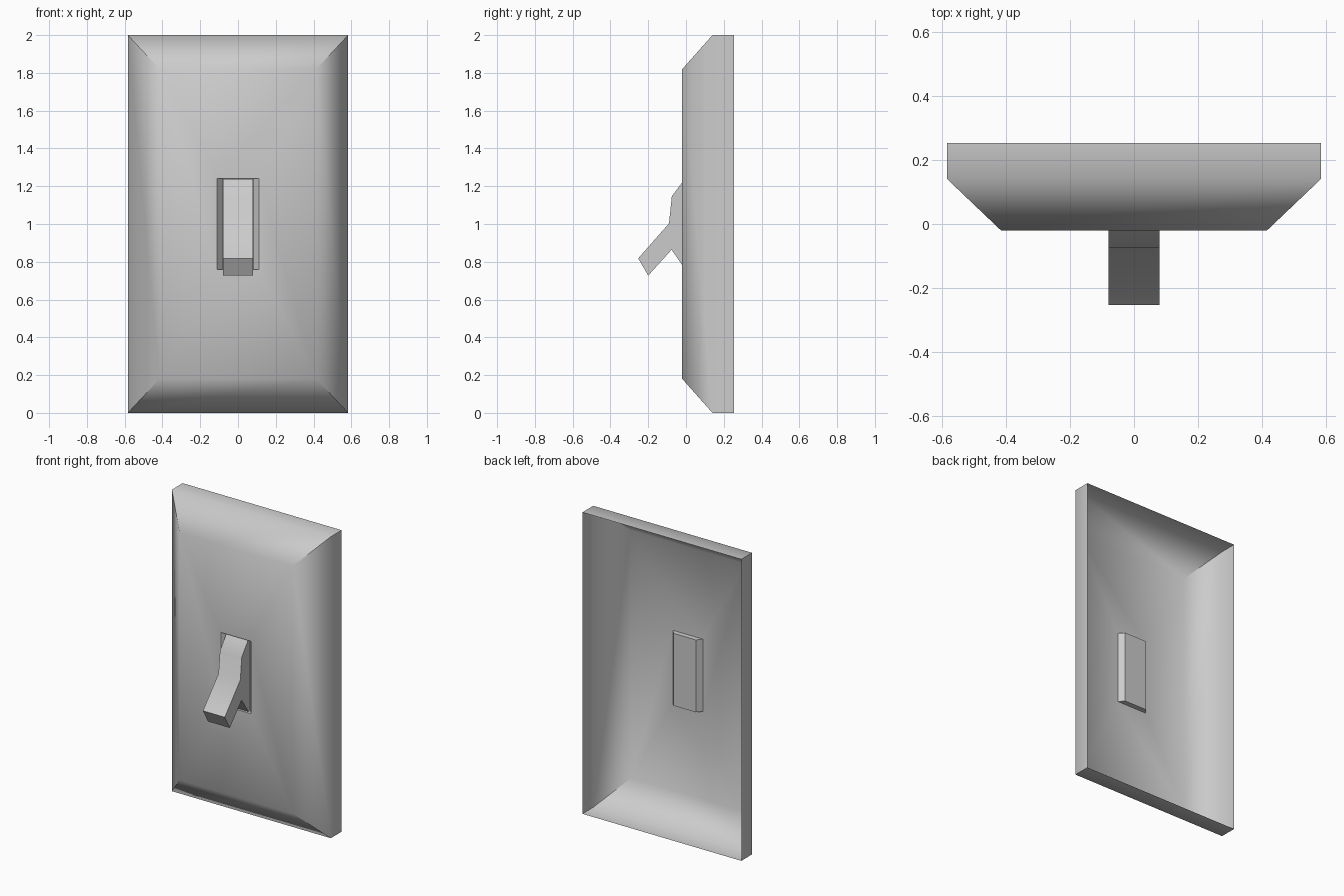
import bpy
import bmesh
import math

if "Cube" in bpy.data.objects:
    bpy.data.objects.remove(bpy.data.objects["Cube"])


def finish(name, bm, angle):
    mesh = bpy.data.meshes.new(name)
    bm.to_mesh(mesh)
    bm.free()
    obj = bpy.data.objects.new(name, mesh)
    bpy.context.collection.objects.link(obj)
    bpy.ops.object.select_all(action='DESELECT')
    obj.select_set(True)
    bpy.context.view_layer.objects.active = obj
    bpy.ops.object.shade_smooth_by_angle(angle=math.radians(angle))
    return obj


def rect_shell(name, rings, cap=False, angle=52):
    """Bridge rectangles (half width, half height, y) centred on z = 1, outer to inner."""
    bm = bmesh.new()
    loops = []
    for hx, hz, y in rings:
        corners = [(-hx, -hz), (hx, -hz), (hx, hz), (-hx, hz)]
        loops.append([bm.verts.new((x, y, 1 + z)) for x, z in corners])
    for a, b in zip(loops, loops[1:]):
        for i in range(4):
            j = (i + 1) % 4
            bm.faces.new((a[i], a[j], b[j], b[i]))
    if cap:
        bm.faces.new(loops[-1])
    return finish(name, bm, angle)


def prism(name, profile, half_width, angle=50):
    """Extrude a (y, z) profile across x."""
    bm = bmesh.new()
    face = bm.faces.new([bm.verts.new((-half_width, y, z)) for y, z in profile])
    ext = bmesh.ops.extrude_face_region(bm, geom=[face])
    moved = [v for v in ext['geom'] if isinstance(v, bmesh.types.BMVert)]
    bmesh.ops.translate(bm, verts=moved, vec=(2 * half_width, 0, 0))
    bmesh.ops.recalc_face_normals(bm, faces=bm.faces)
    return finish(name, bm, angle)


# Wall plate: open-backed shell with rim, chamfer and front around the slot
rect_shell("wall_plate", [
    (0.583, 1.0, 0.253),
    (0.583, 1.0, 0.14),
    (0.415, 0.82, -0.02),
    (0.11, 0.24, -0.02),
])

# Shallow tapered recess behind the slot
rect_shell("switch_recess", [
    (0.11, 0.24, -0.02),
    (0.082, 0.24, 0.014),
], cap=True, angle=30)

# Toggle lever with its flared base, pointing down
prism("toggle_lever", [
    (0.012, 1.239), (-0.006, 1.239), (-0.075, 1.147), (-0.09, 1.003),
    (-0.253, 0.818), (-0.2, 0.727), (-0.076, 0.864), (-0.006, 0.761),
    (0.012, 0.761),
], 0.08)
